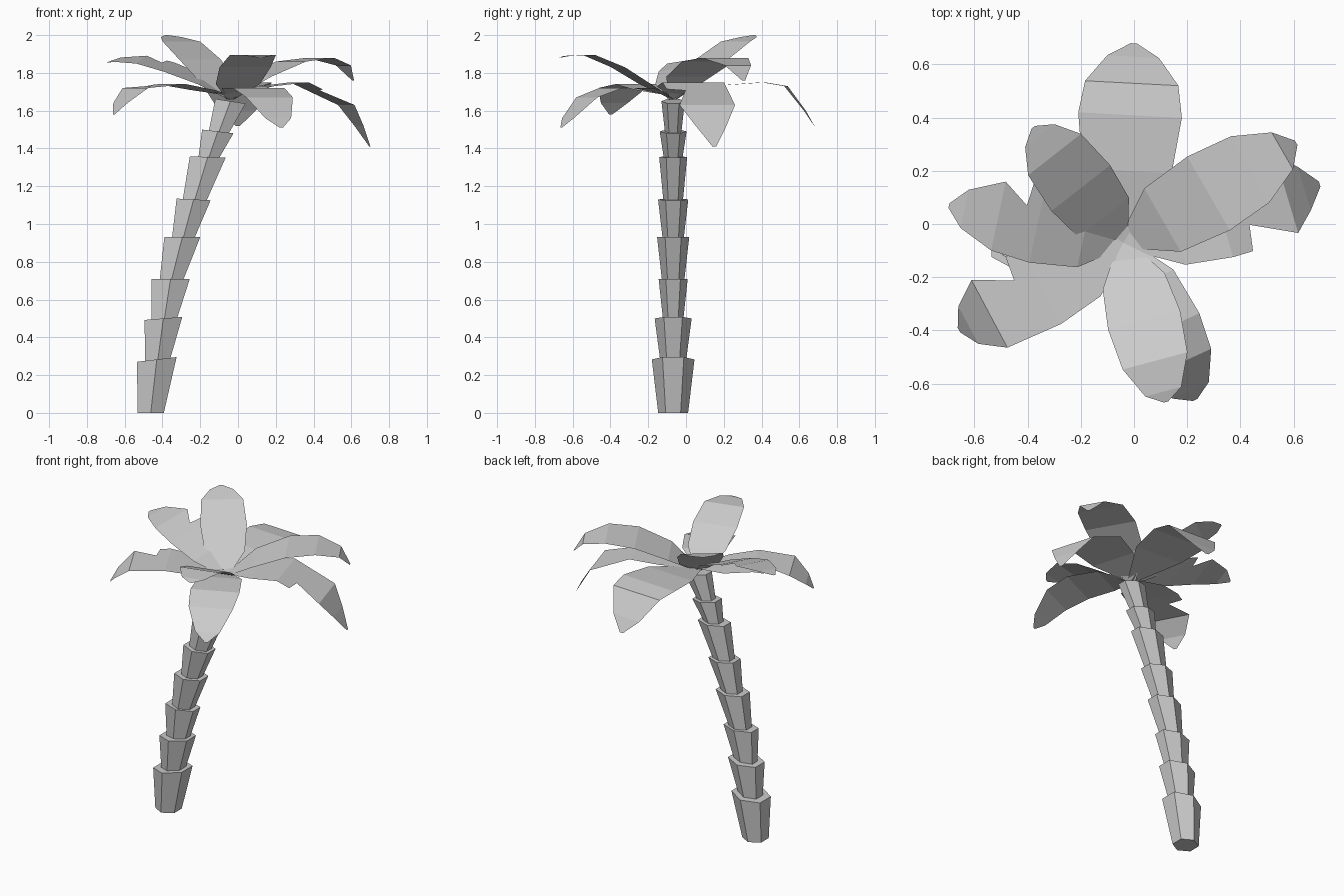
import bpy, bmesh, math
from mathutils import Vector

if "Cube" in bpy.data.objects:
    bpy.data.objects.remove(bpy.data.objects["Cube"])


def finish(bm, name):
    bmesh.ops.recalc_face_normals(bm, faces=bm.faces)
    me = bpy.data.meshes.new(name)
    bm.to_mesh(me)
    bm.free()
    ob = bpy.data.objects.new(name, me)
    bpy.context.collection.objects.link(ob)
    return ob


# Trunk: stacked flaring hexagonal segments
def hex_ring(bm, x, z, rx, ry, tilt):
    ring = []
    for i in range(6):
        a = math.radians(30 + 60 * i)
        dx = rx * math.cos(a) / math.cos(math.radians(30))
        ring.append(bm.verts.new((x + dx, -0.068 + ry * math.sin(a), z + dx * tilt)))
    return ring


# top of each segment: x, z, half width in x, half width in y, tilt
segments = [(-0.43, 0.283, 0.105, 0.113, 0.12), (-0.395, 0.50, 0.10, 0.098, 0.08),
            (-0.357, 0.71, 0.102, 0.077, 0.0), (-0.295, 0.93, 0.095, 0.085, 0.0),
            (-0.235, 1.13, 0.09, 0.08, -0.05), (-0.16, 1.355, 0.095, 0.074, -0.03),
            (-0.107, 1.49, 0.083, 0.071, -0.12), (-0.04, 1.65, 0.08, 0.062, -0.15)]
bm = bmesh.new()
x0, z0, tilt0 = -0.462, 0.0, 0.0
for x, z, rx, ry, tilt in segments:
    low = hex_ring(bm, x0, z0, rx * 0.66, ry * 0.7, tilt0)
    top = hex_ring(bm, x, z, rx, ry, tilt)
    for i in range(6):
        j = (i + 1) % 6
        bm.faces.new((low[i], low[j], top[j], top[i]))
    bm.faces.new(low[::-1])
    bm.faces.new(top)
    x0, z0, tilt0 = x + 0.005, z - 0.005, tilt
finish(bm, "trunk")

# Fronds: flat bent sheets around the crown, some with a tear in one edge
PROFILE = [0.15, 0.86, 1.0, 0.9, 0.5, 0.06]


def frond(name, azimuth, half_width, base_z, path, roll=0.0, torn=False):
    a = math.radians(azimuth)
    out = Vector((math.cos(a), math.sin(a), 0))
    side = Vector((-out.y, out.x, math.tan(math.radians(roll))))
    pts = [(0.0, base_z)] + path
    rows = [(r, z, w, w) for (r, z), w in zip(pts, PROFILE)]
    if torn:
        (r1, z1, w1, _), (r2, z2, w2, _) = rows[2], rows[3]

        def between(u, right):
            return (r1 + (r2 - r1) * u, z1 + (z2 - z1) * u,
                    w1 + (w2 - w1) * u, right)
        rows[3:3] = [between(0.3, 1.0), between(0.36, 0.42)]
    bm = bmesh.new()
    prev = None
    for r, z, wl, wr in rows:
        c = Vector((-0.04, -0.07, z)) + out * r
        row = [bm.verts.new(c + side * half_width * wl),
               bm.verts.new(c - side * half_width * wr)]
        if prev:
            bm.faces.new((prev[1], row[1], row[0], prev[0]))
        prev = row
    finish(bm, name)


# lower, drooping fronds
frond("frond_low_back", 87, 0.195, 1.68,
      [(.27, 1.735), (.48, 1.75), (.60, 1.73), (.70, 1.60), (.75, 1.52)])
frond("frond_low_right", 16.6, 0.17, 1.68,
      [(.20, 1.73), (.38, 1.75), (.64, 1.63), (.71, 1.52), (.77, 1.41)], torn=True)
frond("frond_low_left", 208, 0.16, 1.68,
      [(.17, 1.71), (.35, 1.74), (.57, 1.72), (.66, 1.64), (.70, 1.58)], torn=True)
frond("frond_low_front", 294.5, 0.15, 1.68,
      [(.17, 1.72), (.36, 1.72), (.50, 1.67), (.61, 1.56), (.65, 1.51)])
# upper, raised fronds
frond("frond_high_right", 30, 0.16, 1.66,
      [(.17, 1.78), (.37, 1.86), (.55, 1.88), (.69, 1.84), (.75, 1.76)])
frond("frond_high_back", 128, 0.14, 1.66,
      [(.12, 1.76), (.26, 1.87), (.42, 1.965), (.51, 1.99), (.55, 2.0)])
frond("frond_high_left", 168, 0.147, 1.66,
      [(.15, 1.76), (.33, 1.83), (.48, 1.87), (.61, 1.87), (.67, 1.855)],
      roll=-9, torn=True)
frond("frond_high_front", 285, 0.14, 1.66,
      [(.15, 1.74), (.30, 1.83), (.46, 1.895), (.58, 1.89), (.62, 1.88)])
